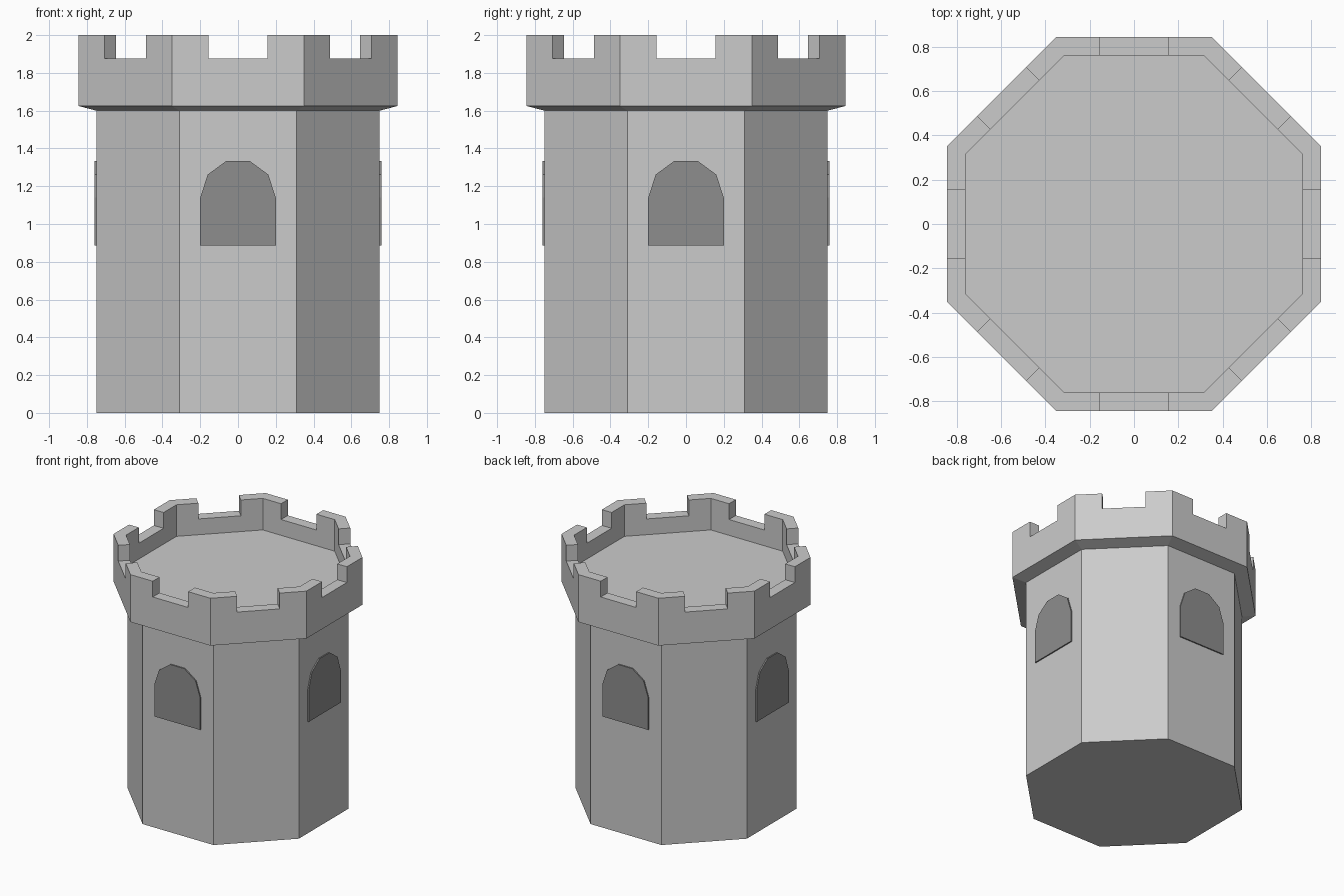
import bpy, bmesh
from math import cos, pi
from mathutils import Matrix, Vector

if "Cube" in bpy.data.objects:
    bpy.data.objects.remove(bpy.data.objects["Cube"])

SIDES = 8


def make_object(name, bm):
    bmesh.ops.recalc_face_normals(bm, faces=bm.faces)
    mesh = bpy.data.meshes.new(name)
    bm.to_mesh(mesh)
    bm.free()
    obj = bpy.data.objects.new(name, mesh)
    bpy.context.collection.objects.link(obj)
    return obj


def turn(i, n):
    return Matrix.Rotation(2 * pi * i / n, 4, 'Z')


# Tower: octagonal rings of (face distance, height), from base up and over the parapet
rings = [(0.75, 0), (0.75, 1.6), (0.845, 1.625), (0.845, 2.0), (0.76, 2.0), (0.76, 1.75)]
bm = bmesh.new()
loops = []
for dist, z in rings:
    corner = Vector((dist / cos(pi / SIDES), 0, z))
    loops.append([bm.verts.new(turn(i + 0.5, SIDES) @ corner) for i in range(SIDES)])
for low, high in zip(loops, loops[1:]):
    for i in range(SIDES):
        j = (i + 1) % SIDES
        bm.faces.new((low[i], low[j], high[j], high[i]))
bm.faces.new(loops[0][::-1])
bm.faces.new(loops[-1])
tower = make_object("tower", bm)

# Battlement gaps: one notch in the middle of every parapet side
bm = bmesh.new()
for i in range(SIDES):
    box = (turn(i, SIDES) @ Matrix.Translation((0, -0.8, 2.0))
           @ Matrix.Diagonal((0.31, 0.3, 0.25, 1)))
    bmesh.ops.create_cube(bm, size=1, matrix=box)
cutter = make_object("battlement_cutter", bm)
cutter.hide_render = True
cutter.hide_set(True)
cut = tower.modifiers.new("battlements", 'BOOLEAN')
cut.operation = 'DIFFERENCE'
cut.solver = 'EXACT'
cut.object = cutter

# Windows: raised dark arched panels on the four main faces
dark = bpy.data.materials.new("dark_window")
dark.diffuse_color = (0.27, 0.27, 0.27, 1)
dark.use_nodes = True
dark.node_tree.nodes["Principled BSDF"].inputs["Base Color"].default_value = dark.diffuse_color
half = [(0.2, 0.885), (0.2, 1.14), (0.16, 1.262), (0.063, 1.333)]
outline = half + [(-x, z) for x, z in reversed(half)]
for i, side in enumerate(("front", "right", "back", "left")):
    bm = bmesh.new()
    panel = bm.faces.new([bm.verts.new((x, -0.745, z)) for x, z in outline])
    ext = bmesh.ops.extrude_face_region(bm, geom=[panel], use_keep_orig=True)
    moved = [g for g in ext["geom"] if isinstance(g, bmesh.types.BMVert)]
    bmesh.ops.translate(bm, verts=moved, vec=(0, -0.015, 0))
    bm.transform(turn(i, 4))
    window = make_object(side + "_window", bm)
    window.data.materials.append(dark)
